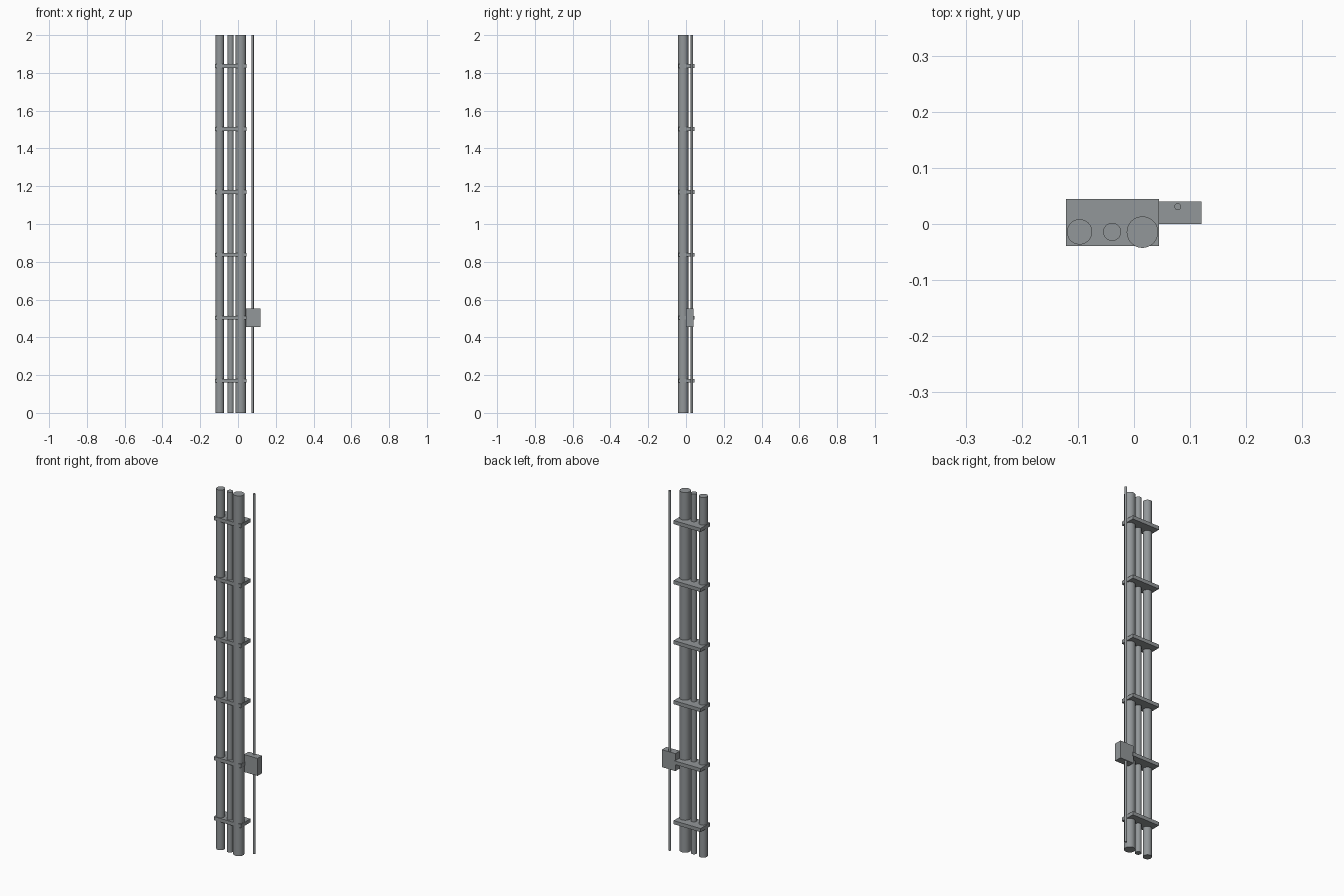
import bpy
import math

cube = bpy.data.objects.get("Cube")
if cube:
    bpy.data.objects.remove(cube, do_unlink=True)


def make_material(name, rgb):
    mat = bpy.data.materials.new(name)
    mat.use_nodes = True
    colour = (*rgb, 1.0)
    mat.diffuse_color = colour
    mat.node_tree.nodes["Principled BSDF"].inputs["Base Color"].default_value = colour
    return mat


steel = make_material("steel grey", (0.29, 0.31, 0.32))

HEIGHT = 2.0


def pipe(name, x, y, radius, sides):
    """Full-height capped vertical pipe."""
    bpy.ops.mesh.primitive_cylinder_add(
        vertices=sides, radius=radius, depth=HEIGHT, location=(x, y, HEIGHT / 2))
    obj = bpy.context.object
    obj.name = name
    obj.data.materials.append(steel)
    bpy.ops.object.shade_smooth_by_angle(angle=math.radians(35))
    return obj


def block(name, low, high):
    """Box between two opposite corners."""
    centre = [(a + b) / 2 for a, b in zip(low, high)]
    bpy.ops.mesh.primitive_cube_add(size=1, location=centre)
    obj = bpy.context.object
    obj.name = name
    obj.scale = [b - a for a, b in zip(low, high)]
    bpy.ops.object.transform_apply(location=False, rotation=False, scale=True)
    obj.data.materials.append(steel)
    return obj


# Three main pipes in a row and a thin conduit behind
pipe("medium_pipe", -0.097, -0.014, 0.0225, 48)
pipe("small_pipe", -0.039, -0.014, 0.016, 48)
pipe("large_pipe", 0.015, -0.0145, 0.028, 48)
pipe("thin_conduit", 0.078, 0.031, 0.006, 24)

# Evenly spaced support plates
for i in range(6):
    z = 0.17 + i / 3
    block(f"support_plate_{i + 1}", (-0.121, -0.039, z - 0.01), (0.0445, 0.0445, z + 0.01))

# Junction box on the conduit
block("junction_box", (0.037, 0.0, 0.455), (0.12, 0.04, 0.552))
